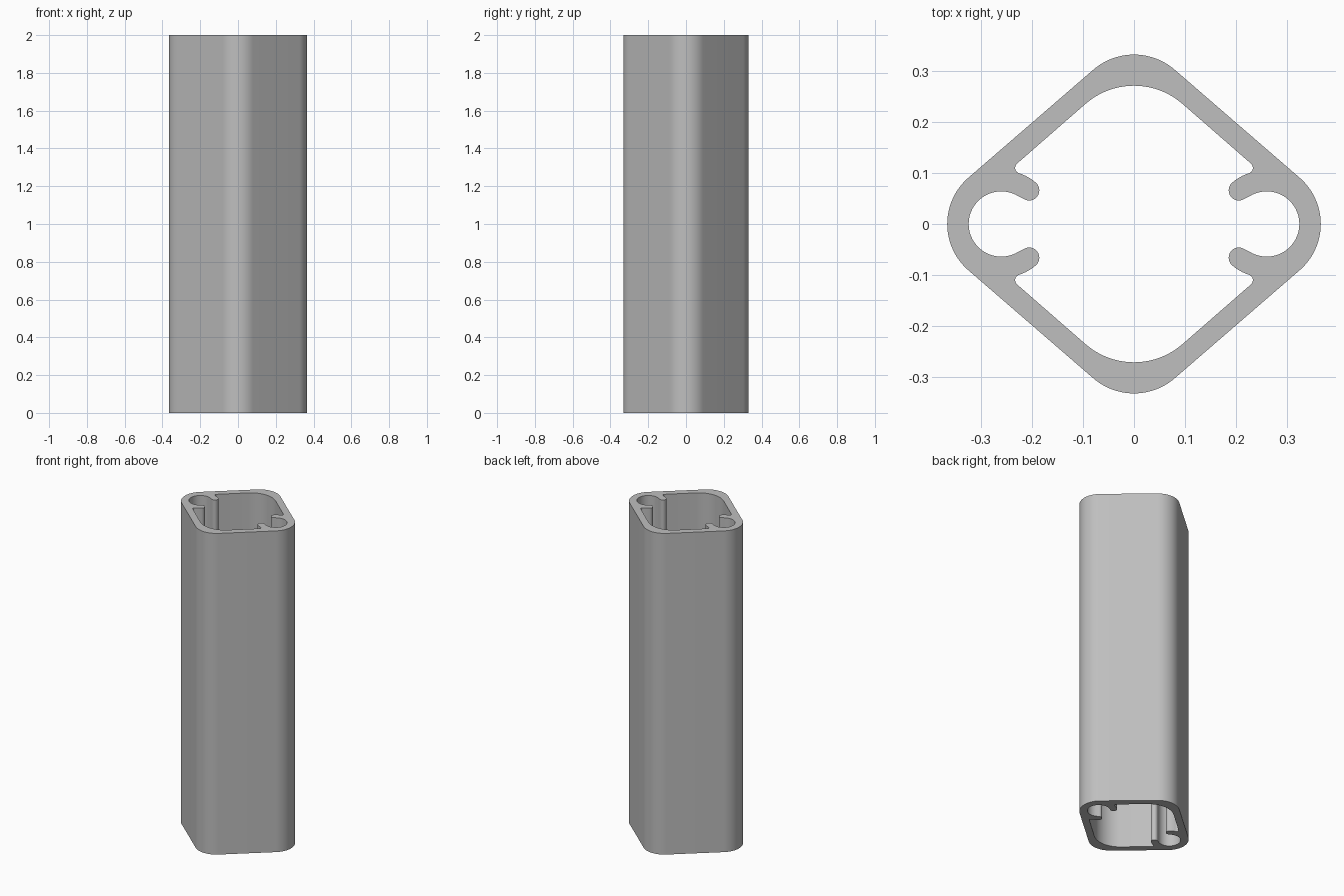
import bpy, bmesh, math
from mathutils import Vector

if "Cube" in bpy.data.objects:
    bpy.data.objects.remove(bpy.data.objects["Cube"], do_unlink=True)

HEIGHT = 2.0
SLANT = 49.1  # direction the flat walls face, in degrees


def arc(cx, cy, r, start, end, n):
    """Points along a circular arc, angles in degrees."""
    angles = [math.radians(start + (end - start) * i / n) for i in range(n + 1)]
    return [Vector((cx + r * math.cos(a), cy + r * math.sin(a))) for a in angles]


def full_loop(quarter):
    """Mirror a quarter outline, running from the y axis to the x axis, into a closed loop."""
    half = quarter + [Vector((p.x, -p.y)) for p in reversed(quarter[:-1])]
    return half + [Vector((-p.x, p.y)) for p in reversed(half[1:-1])]


# Outer skin: rounded diamond
outer = arc(0, 0.21, 0.122, 90, SLANT, 10) + arc(0.246, 0, 0.12, SLANT, 0, 12)

# Inner skin: rounded corner, fillet, hooked lip, round bead, screw channel
inner = arc(0, 0.1265, 0.1445, 90, SLANT, 10)
inner += arc(0.222, 0.110, 0.011, SLANT, -71, 8)
inner += arc(0.26, 0, 0.1056, 109, 129.5, 5)[1:]
inner += arc(0.2055, 0.066, 0.02, 129.5, 309.5, 14)[1:]
inner += arc(0.26, 0, 0.064, 129.5, 0, 18)[1:]

# Extruded tube
bm = bmesh.new()
edges = []
for quarter in (outer, inner):
    verts = [bm.verts.new((p.x, p.y, 0)) for p in full_loop(quarter)]
    edges += [bm.edges.new((verts[i - 1], verts[i])) for i in range(len(verts))]
bmesh.ops.triangle_fill(bm, edges=edges, use_beauty=True, normal=(0, 0, 1))
result = bmesh.ops.extrude_face_region(bm, geom=bm.faces[:], use_keep_orig=True)
top = [g for g in result["geom"] if isinstance(g, bmesh.types.BMVert)]
bmesh.ops.translate(bm, verts=top, vec=(0, 0, HEIGHT))
bmesh.ops.recalc_face_normals(bm, faces=bm.faces[:])

mesh = bpy.data.meshes.new("extruded_tube")
bm.to_mesh(mesh)
bm.free()
tube = bpy.data.objects.new("extruded_tube", mesh)
bpy.context.collection.objects.link(tube)

# Plain grey metal
grey = bpy.data.materials.new("grey_metal")
grey.use_nodes = True
colour = (0.52, 0.52, 0.52, 1)
grey.diffuse_color = colour
grey.node_tree.nodes["Principled BSDF"].inputs["Base Color"].default_value = colour
mesh.materials.append(grey)

bpy.ops.object.select_all(action="DESELECT")
tube.select_set(True)
bpy.context.view_layer.objects.active = tube
bpy.ops.object.shade_smooth_by_angle(angle=math.radians(30))
